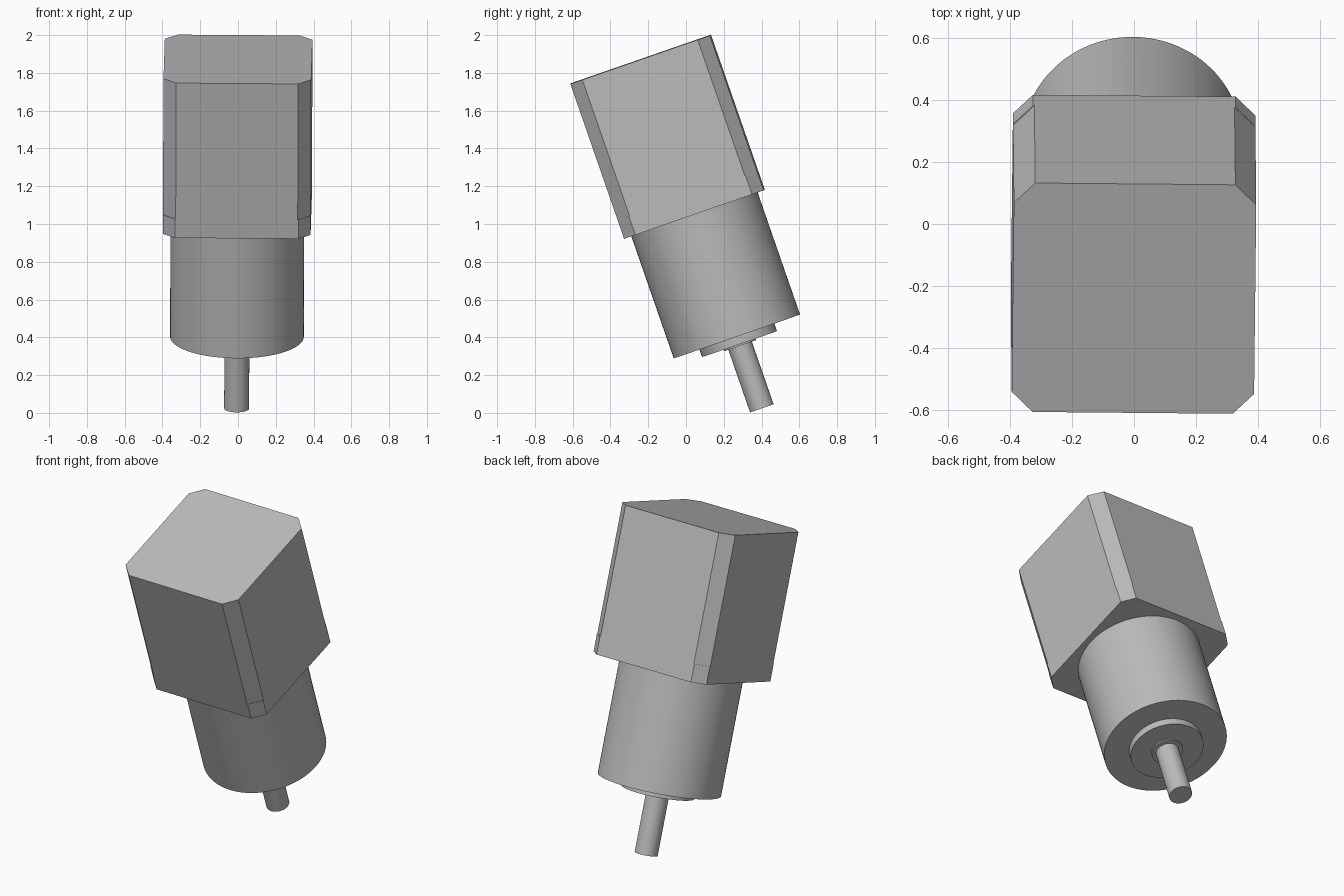
import bpy, bmesh, math
from mathutils import Matrix, Vector

default = bpy.data.objects.get("Cube")
if default:
    bpy.data.objects.remove(default, do_unlink=True)

# One plain grey for the whole motor
grey = bpy.data.materials.new("machined grey")
grey.use_nodes = True
colour = (0.5, 0.5, 0.5, 1)
grey.diffuse_color = colour
grey.node_tree.nodes["Principled BSDF"].inputs["Base Color"].default_value = colour

# Tilted frame: origin at the centre of the top face, local z along the shaft
axis_x = Vector((1, -0.009, -0.007)).normalized()
axis_z = axis_x.cross(Vector((0.0108, 0.945, 0.328))).normalized()
axis_y = axis_z.cross(axis_x)
frame = Matrix((axis_x, axis_y, axis_z)).transposed().to_4x4()
frame.translation = (0, -0.24, 1.872)


def prism(name, outline, top, bottom, smooth=False):
    """Extrude a flat outline along the shaft axis between two depths."""
    bm = bmesh.new()
    cap = bm.faces.new([bm.verts.new((x, y, -bottom)) for x, y in outline])
    side = bmesh.ops.extrude_face_region(bm, geom=[cap], use_keep_orig=True)["geom"]
    raised = [g for g in side if isinstance(g, bmesh.types.BMVert)]
    bmesh.ops.translate(bm, verts=raised, vec=(0, 0, bottom - top))
    bmesh.ops.recalc_face_normals(bm, faces=bm.faces)
    mesh = bpy.data.meshes.new(name)
    bm.to_mesh(mesh)
    bm.free()
    mesh.materials.append(grey)
    obj = bpy.data.objects.new(name, mesh)
    bpy.context.collection.objects.link(obj)
    obj.matrix_world = frame
    if smooth:
        bpy.ops.object.select_all(action="DESELECT")
        obj.select_set(True)
        bpy.context.view_layer.objects.active = obj
        bpy.ops.object.shade_smooth_by_angle(angle=math.radians(30))
    return obj


def chamfered_square(half, cut):
    inner = half - cut
    corner = [(half, -inner), (half, inner)]
    points = []
    for quarter in range(4):
        turn = Matrix.Rotation(quarter * math.pi / 2, 2)
        points += [tuple(turn @ Vector(p)) for p in corner]
    return points


def circle(radius, sides=96):
    return [(radius * math.cos(i * math.tau / sides),
             radius * math.sin(i * math.tau / sides)) for i in range(sides)]


# Square gearbox body and its mounting end
prism("gearbox_body", chamfered_square(0.391, 0.068), 0, 0.762)
prism("gearbox_end", chamfered_square(0.391, 0.064), 0.762, 0.868)

# Round housing, boss, collar and output shaft
prism("round_housing", circle(0.354), 0.86, 1.553, True)
prism("front_boss", circle(0.21), 1.55, 1.596, True)
prism("shaft_collar", circle(0.09), 1.59, 1.605, True)
prism("output_shaft", circle(0.066), 1.59, 1.956, True)
